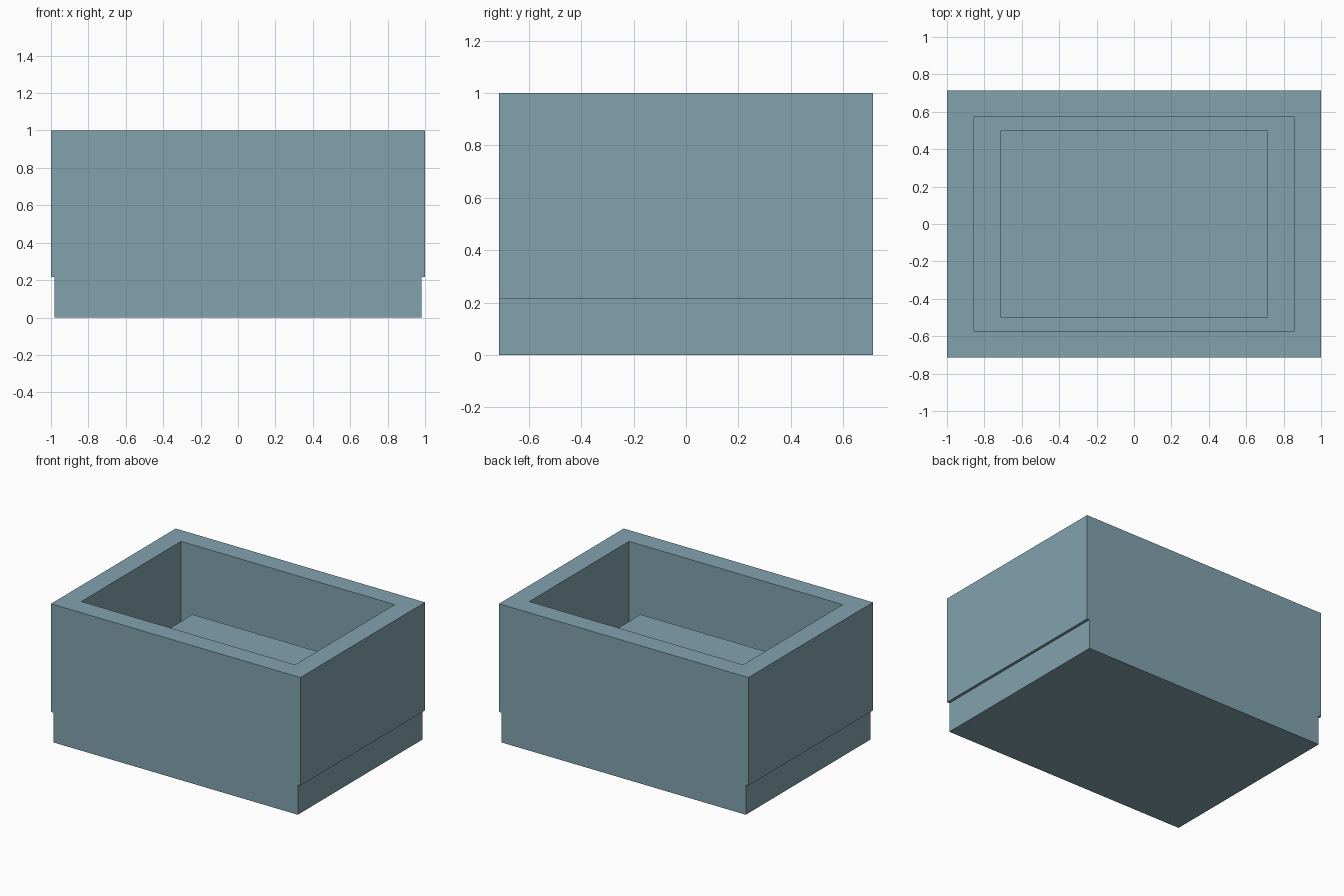
import bpy, bmesh
from mathutils import Vector

if "Cube" in bpy.data.objects:
    bpy.data.objects.remove(bpy.data.objects["Cube"])

HALF_Y, WALL = 0.714, 0.143        # half depth and wall thickness
STEP_Z, FLOOR_Z, CORE_Z = 0.216, 0.214, 0.535

mat = bpy.data.materials.new("dusty_blue")
mat.diffuse_color = (0.225, 0.365, 0.425, 1)
mat.use_nodes = True
mat.node_tree.nodes["Principled BSDF"].inputs["Base Color"].default_value = mat.diffuse_color

bm = bmesh.new()

# outer body: stepped front profile, pulled through the depth
half = [(0.98, 0), (0.98, STEP_Z), (1, STEP_Z), (1, 1)]
profile = half + [(-x, z) for x, z in reversed(half)]
front = bm.faces.new([bm.verts.new((x, -HALF_Y, z)) for x, z in profile])
ext = bmesh.ops.extrude_face_region(bm, geom=[front], use_keep_orig=True)
back = [v for v in ext["geom"] if isinstance(v, bmesh.types.BMVert)]
bmesh.ops.translate(bm, verts=back, vec=(0, 2 * HALF_Y, 0))
bmesh.ops.recalc_face_normals(bm, faces=bm.faces)
bm.faces.ensure_lookup_table()


def ring(face, hx, hy, z):
    """Surround a rectangular face with a ring and resize what remains."""
    bmesh.ops.inset_region(bm, faces=[face], thickness=0.001)
    for v in face.verts:
        v.co = Vector((hx if v.co.x > 0 else -hx, hy if v.co.y > 0 else -hy, z))


# rim, cavity walls, floor and raised core in the middle
top = max(bm.faces, key=lambda f: f.calc_center_median().z)
ring(top, 1 - WALL, HALF_Y - WALL, 1)
ring(top, 1 - WALL, HALF_Y - WALL, FLOOR_Z)
ring(top, 0.714, 0.5, FLOOR_Z)
ring(top, 0.714, 0.5, CORE_Z)
bm.normal_update()

mesh = bpy.data.meshes.new("open_box")
bm.to_mesh(mesh)
bm.free()
mesh.materials.append(mat)
box = bpy.data.objects.new("open_box", mesh)
bpy.context.collection.objects.link(box)
